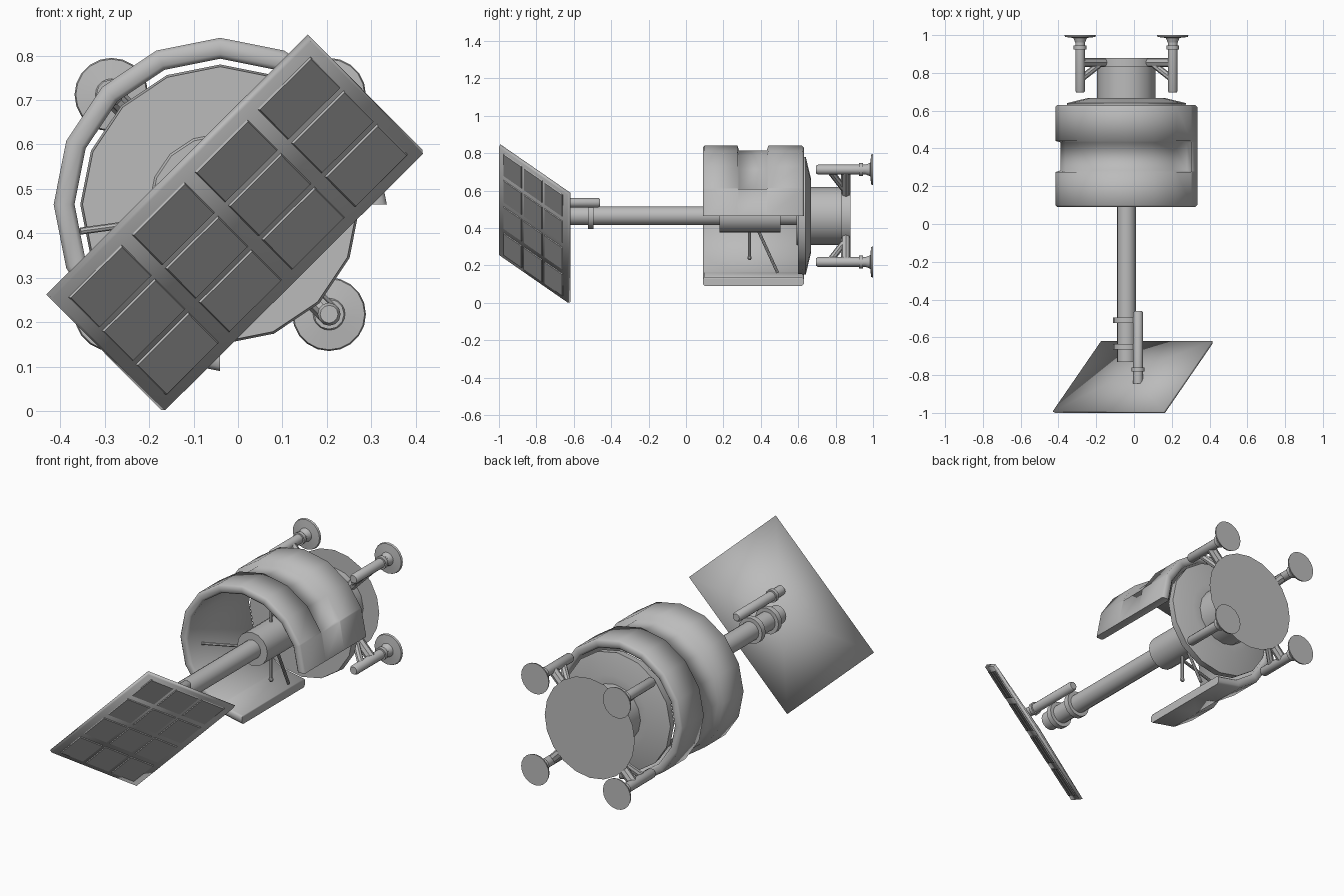
import bpy, bmesh, math
from mathutils import Vector, Matrix

old = bpy.data.objects.get("Cube")
if old:
    bpy.data.objects.remove(old, do_unlink=True)

# One light grey for everything
GREY = bpy.data.materials.new("light hull grey")
GREY.use_nodes = True
GREY.diffuse_color = (0.5, 0.5, 0.5, 1)
GREY.node_tree.nodes["Principled BSDF"].inputs["Base Color"].default_value = (0.5, 0.5, 0.5, 1)

CX, CZ = -0.04, 0.465          # main axis, running along y


def finish(name, bm, smooth=35):
    bmesh.ops.recalc_face_normals(bm, faces=bm.faces)
    me = bpy.data.meshes.new(name)
    bm.to_mesh(me)
    bm.free()
    me.materials.append(GREY)
    ob = bpy.data.objects.new(name, me)
    bpy.context.collection.objects.link(ob)
    if smooth:
        bpy.ops.object.select_all(action='DESELECT')
        ob.select_set(True)
        bpy.context.view_layer.objects.active = ob
        bpy.ops.object.shade_smooth_by_angle(angle=math.radians(smooth))


def lathe(name, profile, x=CX, z=CZ, sides=16):
    """Turn (radius, y) points around an axis along y."""
    bm = bmesh.new()
    rings = []
    for r, y in profile:
        rings.append([bm.verts.new((x + r * math.cos(a), y, z + r * math.sin(a)))
                      for a in (math.tau * i / sides for i in range(sides))])
    for a, b in zip(rings, rings[1:]):
        for i in range(sides):
            j = (i + 1) % sides
            bm.faces.new((a[i], a[j], b[j], b[i]))
    bm.faces.new(rings[0])
    bm.faces.new(rings[-1])
    finish(name, bm)


def rod(name, p, q, r, sides=8):
    p, q = Vector(p), Vector(q)
    d = q - p
    bm = bmesh.new()
    mat = Matrix.Translation((p + q) / 2) @ d.to_track_quat('Z', 'Y').to_matrix().to_4x4()
    bmesh.ops.create_cone(bm, cap_ends=True, segments=sides, radius1=r, radius2=r,
                          depth=d.length, matrix=mat)
    finish(name, bm)


# Curved shell: three quarters of a tube with a sunken band
def shell_profile(band):
    return [(0.328, 0.10), (0.338, 0.09), (0.365, 0.09), (0.375, 0.10),
            (0.375, 0.275), (band, 0.283), (band, 0.432), (0.375, 0.44),
            (0.375, 0.62), (0.365, 0.63), (0.338, 0.63), (0.328, 0.62)]


step = 22.5
stations = [(i * step, 0.35 if 2 <= i <= 10 else 0.375) for i in range(13)]
stations += [(step + 1, 0.35), (11 * step - 1, 0.35)]
bm = bmesh.new()
rows = []
for deg, band in sorted(stations):
    a = math.radians(deg)
    rows.append([bm.verts.new((CX + r * math.cos(a), y, CZ + r * math.sin(a)))
                 for r, y in shell_profile(band)])
for a, b in zip(rows, rows[1:]):
    n = len(a)
    for i in range(n):
        j = (i + 1) % n
        bm.faces.new((a[i], a[j], b[j], b[i]))
bm.faces.new(rows[0])
bm.faces.new(rows[-1])
finish("curved_shell", bm, smooth=80)

# Rear bulkhead, neck and flange
lathe("bulkhead_and_neck", [(0.155, 0.59), (0.16, 0.6), (0.31, 0.6), (0.315, 0.64), (0.2, 0.668),
                            (0.155, 0.668), (0.155, 0.83), (0.175, 0.83), (0.175, 0.88)])
bm = bmesh.new()
bmesh.ops.create_circle(bm, cap_ends=True, segments=20, radius=0.27,
                        matrix=Matrix.Translation((CX, 0.881, CZ)) @ Matrix.Rotation(math.pi / 2, 4, 'X'))
for f in bm.faces:
    if f.normal.y < 0:
        f.normal_flip()
finish("rear_disc", bm, smooth=0)

# Boom with sleeve and collars
lathe("boom", [(0.05, -0.73), (0.05, 0.6)])
lathe("boom_sleeve", [(0.09, 0.18), (0.09, 0.505)])
for i, y in enumerate((-0.51, -0.65)):
    lathe(f"boom_collar_{i + 1}", [(0.07, y - 0.015), (0.07, y + 0.015)])

# Slim actuator beside the boom
lathe("panel_actuator", [(0.026, -0.845), (0.026, -0.47), (0.02, -0.46)], 0.022, 0.535, 12)
lathe("actuator_collar", [(0.034, -0.78), (0.034, -0.76)], 0.022, 0.535, 12)

# Thin inner rods
for name, p, q in (
        ("lower_rod", (CX, 0.34, 0.40), (CX, 0.34, 0.24)),
        ("upper_rod", (CX, 0.34, 0.52), (CX, 0.34, 0.63)),
        ("slanted_rod", (CX, 0.38, 0.40), (CX, 0.49, 0.16)),
        ("side_rod", (-0.10, 0.24, 0.44), (-0.355, 0.2, 0.405))):
    rod(name, p, q, 0.008)
lathe("lower_rod_tip", [(0.006, 0.33), (0.012, 0.335), (0.012, 0.345), (0.006, 0.35)], CX, 0.24, 8)

# Four rear legs with round pads and braces
for sx, side in ((-1, "right"), (1, "left")):
    for sz, level in ((-1, "lower"), (1, "upper")):
        x, z = CX + sx * 0.245, CZ + sz * 0.247
        tag = f"{level}_{side}"
        lathe(f"{tag}_leg", [(0.02, 0.695), (0.026, 0.705), (0.026, 0.96)], x, z, 12)
        lathe(f"{tag}_leg_collar", [(0.034, 0.925), (0.034, 0.945)], x, z, 12)
        lathe(f"{tag}_pad", [(0.026, 0.96), (0.036, 0.985), (0.08, 0.99), (0.083, 1.0)], x, z, 20)
        rod(f"{tag}_arm", (CX + sx * 0.105, 0.855, CZ + sz * 0.105), (x, 0.855, z), 0.025)
        rod(f"{tag}_brace", (CX + sx * 0.15, 0.84, CZ + sz * 0.15), (x, 0.765, z), 0.018)

# Tilted solar panel, built in its own frame: u long, v short, n out of the front
u = Vector((0.709, 0, 0.705)).normalized()
v = Vector((0.49, 0.71, -0.49))
v = (v - u * v.dot(u)).normalized()
n = u.cross(v)
if n.y > 0:
    n = -n
centre = Vector((0, -0.817, 0.417))


def on_panel(a, b, h):
    return centre + u * a + v * b + n * h


def panel_box(bm, a, b, ha, hb, low, high, inset):
    corners = ((-1, -1), (1, -1), (1, 1), (-1, 1))
    lo = [bm.verts.new(on_panel(a + s * ha, b + t * hb, low)) for s, t in corners]
    hi = [bm.verts.new(on_panel(a + s * (ha - inset), b + t * (hb - inset), high)) for s, t in corners]
    for i in range(4):
        j = (i + 1) % 4
        bm.faces.new((lo[i], lo[j], hi[j], hi[i]))
    bm.faces.new(hi)
    return lo


# Softly shaded frame with a shallow pyramid back
bm = bmesh.new()
rim = panel_box(bm, 0, 0, 0.415, 0.262, -0.016, 0.0, 0.006)
apex = bm.verts.new(on_panel(0, 0, -0.045))
for i in range(4):
    bm.faces.new((rim[i], rim[(i + 1) % 4], apex))
finish("panel_frame", bm, smooth=180)

# Flat cells
bm = bmesh.new()
for i in range(4):
    for j in range(3):
        lo = panel_box(bm, (i - 1.5) * 0.2, (j - 1) * 0.153, 0.085, 0.07, -0.002, 0.004, 0.004)
        bm.faces.new(lo)
finish("solar_cells", bm, smooth=0)
